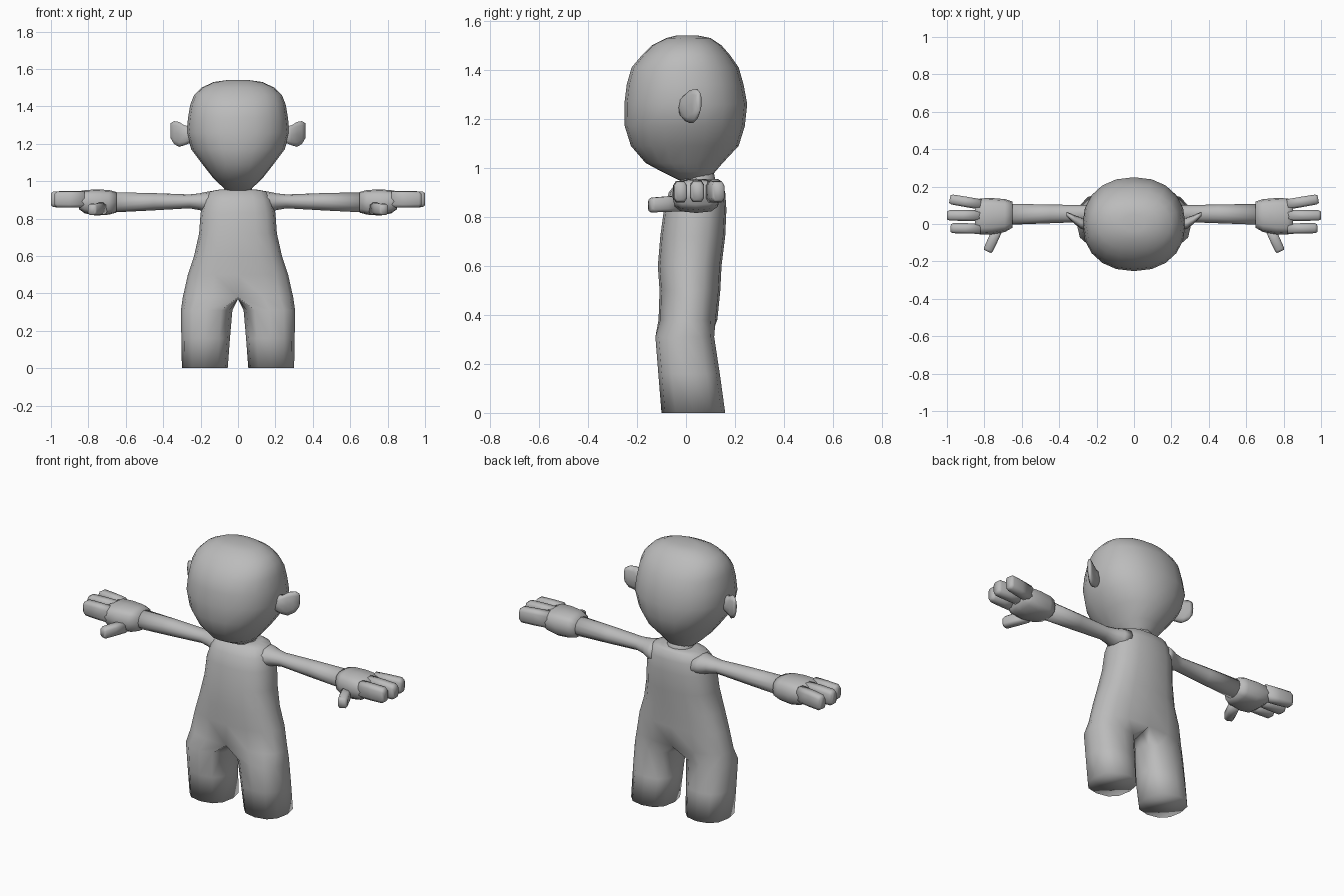
import bpy, bmesh, math
from mathutils import Vector

grey = bpy.data.materials.new("plain grey")
grey.diffuse_color = (0.5, 0.5, 0.5, 1)
X, Y, Z = Vector((1, 0, 0)), Vector((0, 1, 0)), Vector((0, 0, 1))


def oval(t, p):
    """Point on a unit superellipse; higher p is boxier."""
    c, s = math.cos(t), math.sin(t)
    return (math.copysign(abs(c) ** (2 / p), c), math.copysign(abs(s) ** (2 / p), s))


def ring(bm, centre, u, v, angles, p=2):
    out = []
    for t in angles:
        a, b = oval(math.radians(t), p)
        out.append(bm.verts.new(Vector(centre) + u * a + v * b))
    return out


def bridge(bm, a, b, closed=True):
    n = len(a)
    for i in range(n if closed else n - 1):
        j = (i + 1) % n
        bm.faces.new((a[i], a[j], b[j], b[i]))


def finish(bm, name, mirror=False):
    bmesh.ops.recalc_face_normals(bm, faces=bm.faces[:])
    for f in bm.faces:
        f.smooth = True
    me = bpy.data.meshes.new(name)
    bm.to_mesh(me)
    bm.free()
    me.materials.append(grey)
    ob = bpy.data.objects.new(name, me)
    bpy.context.collection.objects.link(ob)
    if mirror:
        ob.modifiers.new("Mirror", 'MIRROR')
    return ob


def loft(name, rings, u, v, n, p=2, mirror=False):
    """Closed tube through rings of (centre, u radius, v radius)."""
    bm = bmesh.new()
    angles = [(i + 0.5) * 360 / n if p > 3 else i * 360 / n for i in range(n)]
    loops = [ring(bm, c, u * ru, v * rv, angles, p) for c, ru, rv in rings]
    for a, b in zip(loops, loops[1:]):
        bridge(bm, a, b)
    bm.faces.new(loops[0])
    bm.faces.new(loops[-1])
    return finish(bm, name, mirror)


def upright(rows):
    """Rows of (z, half width, front y, back y) to rings."""
    return [((0, (f + b) / 2, z), w, (b - f) / 2) for z, w, f, b in rows]


# Head: broad skull narrowing to the chin
loft("head", upright([
    (0.95, 0.06, -0.03, 0.09), (0.985, 0.10, -0.10, 0.12), (1.02, 0.135, -0.165, 0.15),
    (1.09, 0.19, -0.225, 0.215), (1.17, 0.25, -0.25, 0.24), (1.26, 0.275, -0.252, 0.25),
    (1.34, 0.267, -0.242, 0.235), (1.41, 0.255, -0.222, 0.215), (1.46, 0.235, -0.18, 0.18),
    (1.50, 0.195, -0.14, 0.145), (1.53, 0.13, -0.08, 0.10), (1.54, 0.06, -0.04, 0.05),
]), X, Y, 20, 2.2)

# Neck
loft("neck", upright([(0.90, 0.09, -0.03, 0.13), (0.95, 0.075, -0.02, 0.12),
                      (1.0, 0.07, -0.02, 0.11)]), X, Y, 12)

# Ears: thin wings swept backwards
loft("ear", [((0.25, -0.005, 1.25), 0.03, 0.045), ((0.285, 0.005, 1.245), 0.03, 0.055),
             ((0.315, 0.022, 1.25), 0.024, 0.070), ((0.342, 0.040, 1.26), 0.018, 0.064),
             ((0.360, 0.052, 1.27), 0.012, 0.042)], Y, Z, 10, 2.2, True)

# Body: torso rings that split at the crotch into two legs
bm = bmesh.new()
half = [-90 + i * 22.5 for i in range(16)]
torso = [ring(bm, c, X * w, Y * d, half, 2.5) for c, w, d in upright([
    (0.955, 0.10, -0.01, 0.13), (0.945, 0.155, -0.035, 0.145), (0.90, 0.18, -0.07, 0.16),
    (0.83, 0.20, -0.09, 0.165), (0.72, 0.208, -0.105, 0.16), (0.60, 0.235, -0.115, 0.145),
    (0.50, 0.268, -0.108, 0.14), (0.38, 0.295, -0.112, 0.128)])]
for a, b in zip(torso, torso[1:]):
    bridge(bm, a, b)
bm.faces.new(torso[0])
last = torso[-1]
front, back = last[0].co, last[8].co
crotch = [bm.verts.new(back.lerp(front, t) - Z * 0.01) for t in (0.25, 0.5, 0.75)]
for side, outer in ((1, last[:9]), (-1, [last[0]] + last[:7:-1])):
    prev = outer + crotch
    for z, inner, out, f, b in ((0.31, 0.03, 0.305, -0.125, 0.115),
                                (0.16, 0.043, 0.303, -0.113, 0.138),
                                (0.0, 0.055, 0.30, -0.10, 0.16)):
        loop = ring(bm, (side * (inner + out) / 2, (f + b) / 2, z), X * side * (out - inner) / 2,
                    Y * (b - f) / 2, [-120 + 30 * i for i in range(12)], 2.4)
        bridge(bm, prev, loop)
        prev = loop
    bm.faces.new(prev)
finish(bm, "body")

# Arms: flared at the shoulder, slightly wider at the wrist
loft("arm", [((0.13, 0.06, 0.885), 0.085, 0.062), ((0.17, 0.06, 0.887), 0.072, 0.056),
             ((0.205, 0.058, 0.890), 0.056, 0.045), ((0.26, 0.056, 0.892), 0.045, 0.037),
             ((0.45, 0.054, 0.890), 0.050, 0.046), ((0.67, 0.052, 0.887), 0.056, 0.054)],
     Y, Z, 12, 2, True)

# Hands: boxy palms
loft("palm", [((0.65, 0.05, 0.887), 0.070, 0.055), ((0.69, 0.045, 0.887), 0.088, 0.066),
              ((0.76, 0.042, 0.886), 0.097, 0.070), ((0.82, 0.04, 0.890), 0.097, 0.062),
              ((0.85, 0.04, 0.895), 0.088, 0.045)], Y, Z, 12, 3, True)


def finger(name, start, end, wide, tall):
    a, b = Vector(start), Vector(end)
    side = Z.cross(b - a).normalized()
    loft(name, [(a, wide, tall), (a.lerp(b, 0.5), wide, tall),
                (a.lerp(b, 0.92), wide * 0.97, tall * 0.95), (b, wide * 0.75, tall * 0.75)],
         side, Z, 8, 3.5, True)


# Fingers and thumb
finger("back_finger", (0.82, 0.105, 0.902), (0.985, 0.133, 0.902), 0.029, 0.046)
finger("middle_finger", (0.82, 0.045, 0.905), (1.0, 0.046, 0.903), 0.030, 0.046)
finger("front_finger", (0.82, -0.025, 0.902), (0.98, -0.022, 0.902), 0.029, 0.046)
finger("thumb", (0.725, -0.02, 0.855), (0.783, -0.147, 0.848), 0.028, 0.033)
